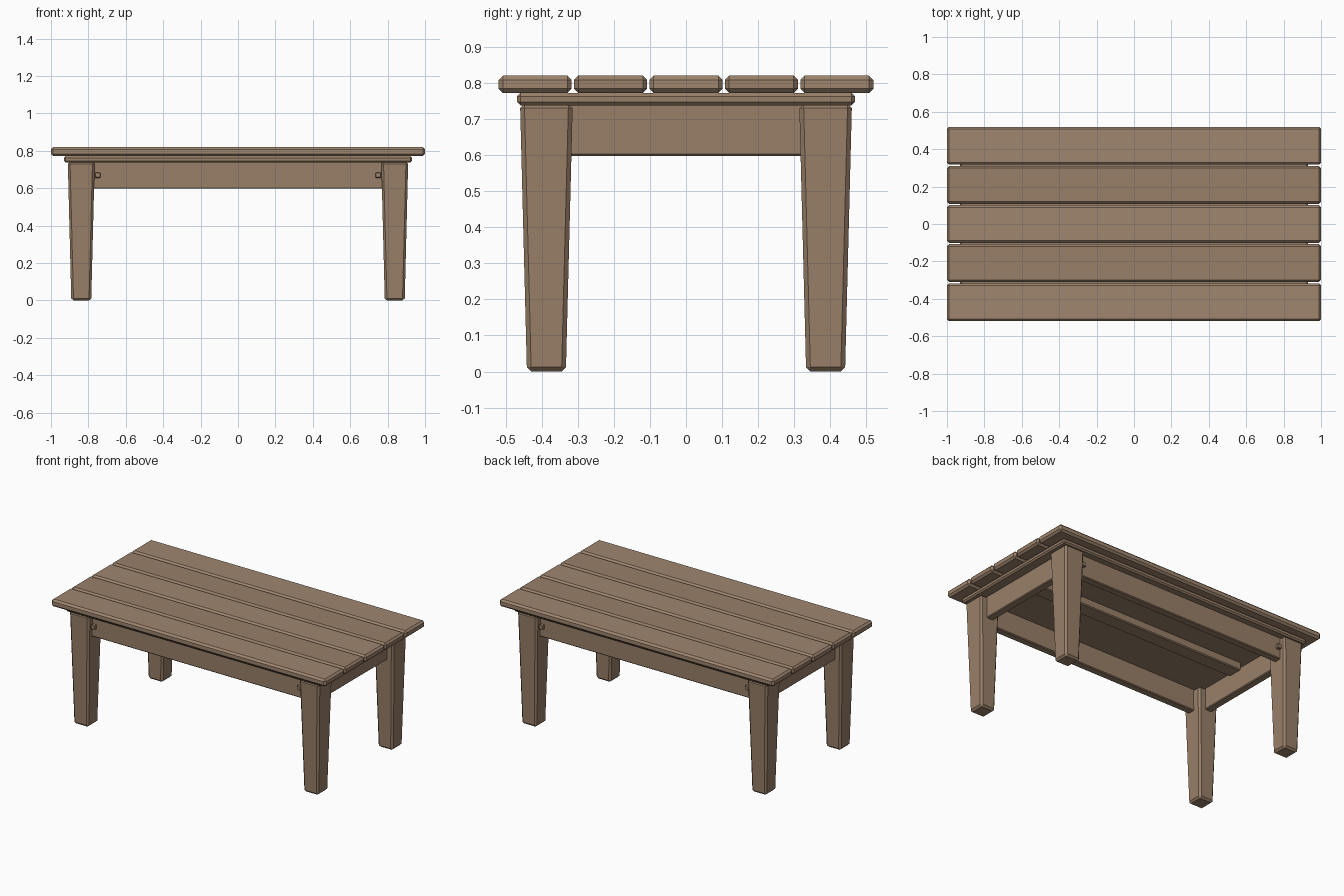
import bpy, bmesh

if "Cube" in bpy.data.objects:
    bpy.data.objects.remove(bpy.data.objects["Cube"])


def material(name, rgb):
    m = bpy.data.materials.new(name)
    m.diffuse_color = (*rgb, 1)
    m.use_nodes = True
    m.node_tree.nodes["Principled BSDF"].inputs["Base Color"].default_value = m.diffuse_color
    return m


WOOD_A = material("light_wood", (0.35, 0.24, 0.16))
WOOD_B = material("dark_wood", (0.32, 0.215, 0.14))


def block(name, size, loc, bevel=0.0, mat=WOOD_A, foot=1.0):
    """Chamfered box; foot scales the bottom face to give a taper."""
    bm = bmesh.new()
    bmesh.ops.create_cube(bm, size=1)
    for v in bm.verts:
        k = foot if v.co.z < 0 else 1
        v.co.x *= size[0] * k
        v.co.y *= size[1] * k
        v.co.z *= size[2]
    if bevel:
        bmesh.ops.bevel(bm, geom=bm.edges[:], offset=bevel, segments=1,
                        profile=0.5, affect='EDGES')
    me = bpy.data.meshes.new(name)
    bm.to_mesh(me)
    bm.free()
    me.materials.append(mat)
    ob = bpy.data.objects.new(name, me)
    ob.location = loc
    bpy.context.collection.objects.link(ob)
    return ob


# Top planks with narrow gaps
for i in range(5):
    block(f"top_plank_{i + 1}", (2.0, 0.203, 0.048), (0, (i - 2) * 0.2092, 0.796),
          0.012, WOOD_B if i % 2 else WOOD_A)

# Slab under the planks and the centre support rail
block("under_top", (1.86, 0.936, 0.034), (0, 0, 0.755), 0.009, WOOD_B)
block("centre_rail", (1.56, 0.10, 0.055), (0, 0, 0.7145), 0.006, WOOD_B)

for s, end in ((-1, "left"), (1, "right")):
    # End apron
    block(f"{end}_apron", (0.05, 0.68, 0.145), (s * 0.838, 0, 0.67), 0.005, WOOD_B)
    for t, side in ((-1, "front"), (1, "back")):
        # Tapered leg
        block(f"{side}_{end}_leg", (0.144, 0.146, 0.742),
              (s * 0.838, t * 0.387, 0.371), 0.012, WOOD_B, 0.74)
        # Joint peg on the long apron
        block(f"{side}_{end}_peg", (0.028, 0.04, 0.028),
              (s * 0.75, t * 0.42, 0.67), 0.003, WOOD_A)

# Long aprons
for t, side in ((-1, "front"), (1, "back")):
    block(f"{side}_apron", (1.60, 0.05, 0.145), (0, t * 0.395, 0.67), 0.005, WOOD_B)
